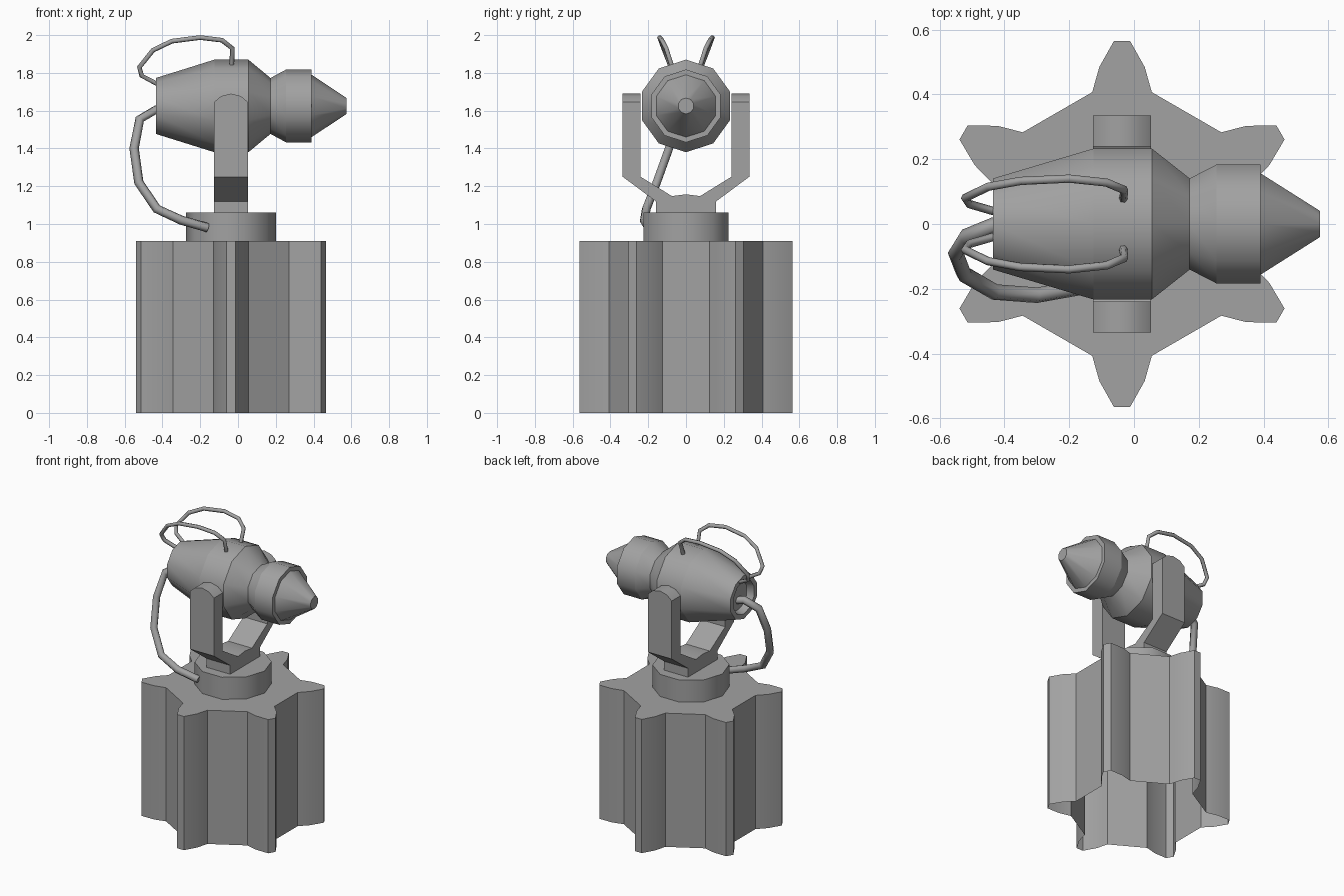
import bpy
import bmesh
from math import cos, sin, pi, radians
from mathutils import Vector

cube = bpy.data.objects.get("Cube")
if cube:
    bpy.data.objects.remove(cube, do_unlink=True)

grey = bpy.data.materials.new("plain_grey")
grey.use_nodes = True
colour = (0.36, 0.36, 0.36, 1)
grey.diffuse_color = colour
grey.node_tree.nodes["Principled BSDF"].inputs["Base Color"].default_value = colour

MID = -0.037      # x of the pedestal axis
AXIS = 1.625      # height of the barrel axis


def loft(name, rings, cap_start=True, cap_end=True, turned=False):
    """Skin a list of equal-length rings; turned parts get crisp rings and smooth sides."""
    bm = bmesh.new()
    loops = [[bm.verts.new(p) for p in ring] for ring in rings]
    n = len(loops[0])
    for a, b in zip(loops, loops[1:]):
        for i in range(n):
            j = (i + 1) % n
            bm.faces.new((a[i], a[j], b[j], b[i]))
    if cap_start:
        bm.faces.new(loops[0][::-1])
    if cap_end:
        bm.faces.new(loops[-1])
    if turned:
        for f in bm.faces:
            f.smooth = True
        for ring in loops:
            for i in range(n):
                bm.edges.get((ring[i - 1], ring[i])).smooth = False
    mesh = bpy.data.meshes.new(name)
    bm.to_mesh(mesh)
    bm.free()
    mesh.materials.append(grey)
    obj = bpy.data.objects.new(name, mesh)
    bpy.context.collection.objects.link(obj)
    if not turned:
        bpy.ops.object.select_all(action='DESELECT')
        obj.select_set(True)
        bpy.context.view_layer.objects.active = obj
        bpy.ops.object.shade_smooth_by_angle(angle=radians(35))
    return obj


def cable(name, points, radius):
    curve = bpy.data.curves.new(name, 'CURVE')
    curve.dimensions = '3D'
    curve.bevel_depth = radius
    curve.bevel_resolution = 1
    curve.use_fill_caps = True
    spline = curve.splines.new('POLY')
    spline.points.add(len(points) - 1)
    for sp, p in zip(spline.points, points):
        sp.co = (*p, 1)
    spline.use_smooth = True
    curve.materials.append(grey)
    obj = bpy.data.objects.new(name, curve)
    bpy.context.collection.objects.link(obj)


# Six-toothed pedestal, open underneath
half_tooth = [(0.407, 0.092), (0.485, 0.07), (0.565, 0.025)]
tooth = [(r, -w) for r, w in half_tooth] + [(r, w) for r, w in reversed(half_tooth)]
outline = []
for k in range(6):
    a = radians(30 + 60 * k)
    outline += [(MID + r * cos(a) - w * sin(a), r * sin(a) + w * cos(a)) for r, w in tooth]
loft("pedestal", [[(x, y, z) for x, y in outline] for z in (0, 0.91)], cap_start=False)

# Ten-sided turntable
loft("turntable", [[(MID + 0.237 * cos(i * pi / 5), 0.237 * sin(i * pi / 5), z)
                    for i in range(10)] for z in (0.905, 1.06)], turned=True)

# U-shaped yoke, swept across x with rounded arm tops
slices = []
for x, top in [(-0.09, 1.645), (-0.053, 1.677), (0, 1.69), (0.053, 1.677), (0.09, 1.645)]:
    right_half = [(0.16, 1.055), (0.16, 1.12), (0.335, 1.25), (0.335, top),
                  (0.24, top), (0.24, 1.25), (0.075, 1.148)]
    left_half = [(-y, z) for y, z in reversed(right_half)]
    slices.append([(MID + x, y, z) for y, z in right_half + [(0, 1.157)] + left_half])
loft("yoke", slices)

# Barrel turned about x, with a recessed rear end and a stepped nose cone
profile = [(-0.39, 0.10), (-0.435, 0.115), (-0.435, 0.148), (-0.125, 0.245),
           (0.055, 0.245), (0.172, 0.148), (0.255, 0.193), (0.39, 0.193),
           (0.39, 0.165), (0.575, 0.042)]
loft("barrel", [[(x, r * cos(pi / 2 + i * pi / 5), AXIS + r * sin(pi / 2 + i * pi / 5))
                 for i in range(10)] for x, r in profile], turned=True)

# Thick feed cable from the barrel's rear down to the turntable
cable("feed_cable", [(-0.38, 0, 1.59), (-0.435, -0.005, 1.605), (-0.52, -0.04, 1.555),
                     (-0.55, -0.09, 1.4), (-0.525, -0.155, 1.22), (-0.43, -0.21, 1.08),
                     (-0.30, -0.22, 1.02), (-0.16, -0.195, 0.98)], 0.025)

# Pair of thin looped cables over the barrel
loop = [(-0.40, 0.035, 1.735), (-0.435, 0.04, 1.745), (-0.51, 0.062, 1.785),
        (-0.522, 0.08, 1.83), (-0.45, 0.115, 1.92), (-0.35, 0.133, 1.968),
        (-0.2, 0.14, 1.987), (-0.085, 0.128, 1.973), (-0.03, 0.105, 1.93),
        (-0.033, 0.078, 1.845)]
for side, s in (("left", 1), ("right", -1)):
    cable("loop_cable_" + side, [(x, s * y, z) for x, y, z in loop], 0.013)
